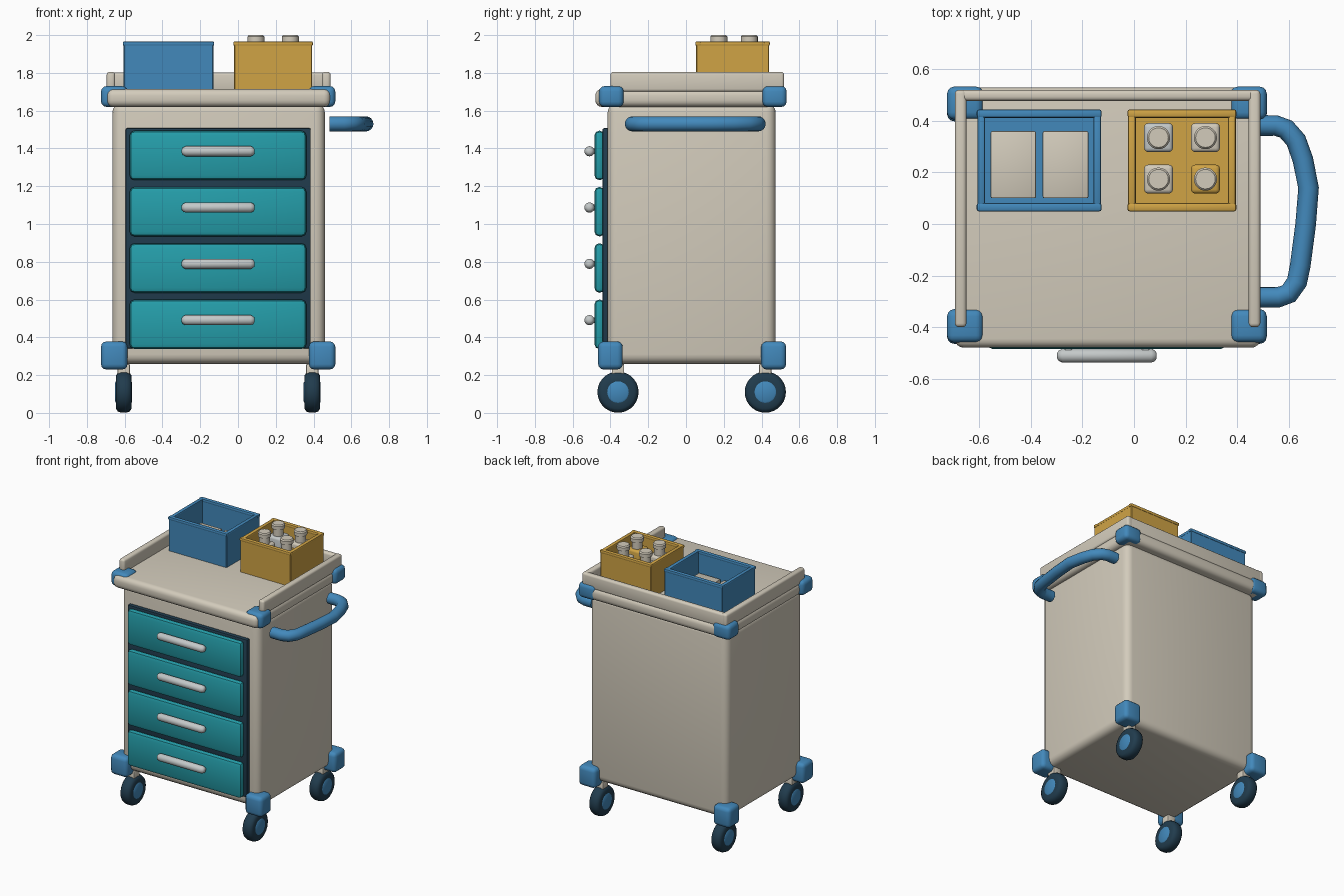
import bpy, bmesh, math
from mathutils import Matrix, Vector

if "Cube" in bpy.data.objects:
    bpy.data.objects.remove(bpy.data.objects["Cube"])


def material(name, rgb):
    m = bpy.data.materials.new(name)
    m.diffuse_color = (*rgb, 1)
    m.use_nodes = True
    m.node_tree.nodes["Principled BSDF"].inputs["Base Color"].default_value = m.diffuse_color
    return m


BEIGE = material("warm beige", (0.65, 0.60, 0.50))
TEAL = material("teal", (0.018, 0.34, 0.40))
BLUE = material("blue", (0.055, 0.25, 0.50))
DARK = material("dark navy", (0.015, 0.045, 0.075))
SILVER = material("silver", (0.55, 0.58, 0.58))
YELLOW = material("mustard", (0.63, 0.37, 0.06))


def finish(bm, name, mat):
    bmesh.ops.recalc_face_normals(bm, faces=bm.faces[:])
    me = bpy.data.meshes.new(name)
    bm.to_mesh(me)
    bm.free()
    me.materials.append(mat)
    ob = bpy.data.objects.new(name, me)
    bpy.context.collection.objects.link(ob)
    bpy.ops.object.select_all(action='DESELECT')
    ob.select_set(True)
    bpy.context.view_layer.objects.active = ob
    bpy.ops.object.shade_smooth_by_angle(angle=math.radians(35))
    return ob


def box(name, x, y, z, mat, bevel=0.0, seg=3):
    """Rounded box from (min, max) pairs."""
    bm = bmesh.new()
    bmesh.ops.create_cube(bm, size=1)
    for v in bm.verts:
        v.co = Vector([(r[0] + r[1]) / 2 + c * (r[1] - r[0])
                       for r, c in zip((x, y, z), v.co)])
    if bevel:
        bmesh.ops.bevel(bm, geom=bm.edges[:], offset=bevel, segments=seg,
                        profile=0.5, affect='EDGES', clamp_overlap=True)
    return finish(bm, name, mat)


def lathe(name, profile, centre, axis, mat, n=28):
    """Spin (radius, height) points round the given axis."""
    bm = bmesh.new()
    rings = []
    for r, h in profile:
        rings.append([bm.verts.new((r * math.cos(2 * math.pi * i / n),
                                    r * math.sin(2 * math.pi * i / n), h)) for i in range(n)])
    for a, b in zip(rings, rings[1:]):
        for i in range(n):
            bm.faces.new((a[i], a[(i + 1) % n], b[(i + 1) % n], b[i]))
    bm.faces.new(rings[0])
    bm.faces.new(rings[-1])
    rot = Matrix.Rotation(math.pi / 2, 4, 'Y') if axis == 'X' else Matrix()
    bmesh.ops.transform(bm, matrix=Matrix.Translation(centre) @ rot, verts=bm.verts[:])
    return finish(bm, name, mat)


def tube(name, pts, radius, mat, n=16):
    """Round bar through points lying in a horizontal plane."""
    bm = bmesh.new()
    pts = [Vector(p) for p in pts]
    rings = []
    for i, p in enumerate(pts):
        t = (pts[min(i + 1, len(pts) - 1)] - pts[max(i - 1, 0)]).normalized()
        side = t.cross(Vector((0, 0, 1)))
        rings.append([bm.verts.new(p + radius * (math.cos(2 * math.pi * k / n) * side +
                      math.sin(2 * math.pi * k / n) * Vector((0, 0, 1)))) for k in range(n)])
    for a, b in zip(rings, rings[1:]):
        for k in range(n):
            bm.faces.new((a[k], a[(k + 1) % n], b[(k + 1) % n], b[k]))
    bm.faces.new(rings[0])
    bm.faces.new(rings[-1])
    return finish(bm, name, mat)


# Cabinet and worktop
box("cabinet_body", (-0.665, 0.46), (-0.415, 0.475), (0.26, 1.64), BEIGE, 0.05, 4)
box("worktop", (-0.695, 0.49), (-0.48, 0.53), (1.62, 1.715), BEIGE, 0.035, 4)

# Guard rail on three sides
box("rail_left", (-0.695, -0.65), (-0.40, 0.52), (1.70, 1.805), BEIGE, 0.015)
box("rail_right", (0.445, 0.49), (-0.40, 0.52), (1.70, 1.805), BEIGE, 0.015)
box("rail_back", (-0.69, 0.485), (0.478, 0.52), (1.70, 1.803), BEIGE, 0.015)

# Corner bumpers and castors
for sx, cx, wx in (("left", (-0.725, -0.585), -0.605), ("right", (0.375, 0.515), 0.393)):
    for sy, ty, by, wy in (("front", (-0.46, -0.33), (-0.465, -0.335), -0.36),
                           ("back", (0.405, 0.533), (0.398, 0.53), 0.42)):
        tag = f"{sy}_{sx}"
        box("top_bumper_" + tag, cx, ty, (1.62, 1.73), BLUE, 0.028)
        box("bottom_bumper_" + tag, cx, by, (0.23, 0.378), BLUE, 0.028)
        box("castor_stem_" + tag, (wx - 0.032, wx + 0.032), (wy - 0.033, wy + 0.033),
            (0.17, 0.26), BEIGE, 0.008, 2)
        lathe("wheel_" + tag, [(0.06, -0.041), (0.088, -0.041), (0.102, -0.032), (0.109, -0.015),
                               (0.109, 0.015), (0.102, 0.032), (0.088, 0.041), (0.06, 0.041)],
              (wx, wy, 0.11), 'X', DARK)
        lathe("hub_" + tag, [(0.05, -0.045), (0.057, -0.041), (0.057, 0.041), (0.05, 0.045)],
              (wx, wy, 0.11), 'X', BLUE)

# Drawers with bar pulls on a dark front panel
box("drawer_surround", (-0.595, 0.385), (-0.442, -0.40), (0.34, 1.507), DARK, 0.008, 2)
for i in range(4):
    z = 1.363 - i * 0.298
    box(f"drawer_{i + 1}", (-0.574, 0.362), (-0.485, -0.43), (z - 0.131, z + 0.131), TEAL, 0.026, 2)
    h = z + 0.022
    k = 0.027
    lathe(f"drawer_pull_{i + 1}", [(0.010, -0.193), (0.020, -0.187), (k, -0.172), (k, 0.172),
                                   (0.020, 0.187), (0.010, 0.193)],
          (-0.105, -0.511, h), 'X', SILVER, 16)
    for s in (-1, 1):
        box(f"pull_mount_{i + 1}_{'left' if s < 0 else 'right'}",
            (-0.105 + s * 0.15 - 0.015, -0.105 + s * 0.15 + 0.015),
            (-0.51, -0.47), (h - 0.015, h + 0.015), SILVER, 0.004, 1)

# Push handle on the right side
tube("push_handle", [(x, y, 1.53) for x, y in (
    (0.484, 0.382), (0.55, 0.382), (0.59, 0.368), (0.628, 0.325), (0.655, 0.25), (0.677, 0.14),
    (0.666, 0.0), (0.645, -0.16), (0.632, -0.225), (0.60, -0.27), (0.56, -0.284), (0.484, -0.284))],
     0.04, BLUE)


# Open bins: floor, four walls and a rounded rim
def bin_box(name, x0, x1, mat):
    y0, y1, z0, z1 = 0.053, 0.44, 1.71, 1.955
    w = 0.024
    box(name + "_floor", (x0 + 0.005, x1 - 0.005), (y0 + 0.005, y1 - 0.005), (z0, z0 + 0.04), mat)
    for tag, y in (("front", (y0, y0 + w)), ("back", (y1 - w, y1))):
        box(f"{name}_wall_{tag}", (x0, x1), y, (z0, z1), mat, 0.004, 1)
        box(f"{name}_rim_{tag}", (x0 - 0.005, x1 + 0.005), (y[0] - 0.004, y[1] + 0.004),
            (1.943, 1.967), mat, 0.008, 2)
    for tag, x in (("left", (x0, x0 + w)), ("right", (x1 - w, x1))):
        box(f"{name}_wall_{tag}", x, (y0 + 0.01, y1 - 0.01), (z0, z1), mat, 0.004, 1)
        box(f"{name}_rim_{tag}", (x[0] - 0.003, x[1] + 0.003), (y0 + 0.01, y1 - 0.01),
            (1.943, 1.965), mat, 0.008, 2)


bin_box("blue_bin", -0.605, -0.131, BLUE)
bin_box("yellow_bin", -0.020, 0.392, YELLOW)

# Packs in the blue bin
box("pack_left", (-0.556, -0.38), (0.10, 0.36), (1.74, 1.82), BEIGE, 0.006, 2)
box("pack_right", (-0.354, -0.177), (0.10, 0.36), (1.74, 1.82), BEIGE, 0.006, 2)

# Capped bottles in the yellow bin
for tag, x, y, mat in (("front_left", 0.095, 0.174, BEIGE), ("front_right", 0.277, 0.174, YELLOW),
                       ("back_left", 0.095, 0.335, SILVER), ("back_right", 0.277, 0.335, BEIGE)):
    box("bottle_" + tag, (x - 0.056, x + 0.056), (y - 0.056, y + 0.056), (1.74, 1.915), mat, 0.016)
    lathe("bottle_cap_" + tag, [(0.036, 1.905), (0.036, 1.962), (0.045, 1.966), (0.045, 1.992),
                                (0.038, 2.0)], (x, y, 0), 'Z', BEIGE, 20)
